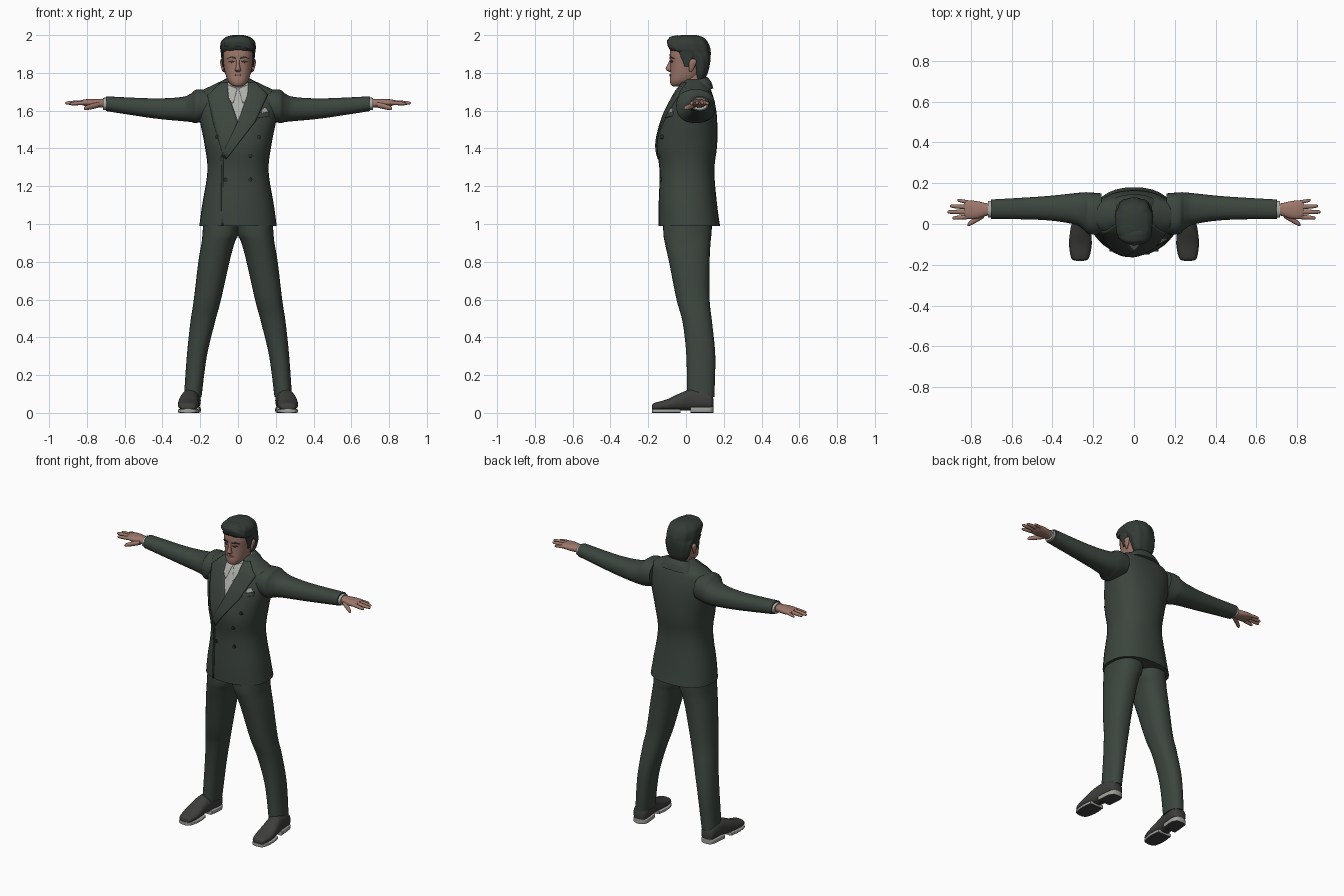
import bpy, bmesh, math
from mathutils import Vector
from mathutils.bvhtree import BVHTree

cube = bpy.data.objects.get("Cube")
if cube:
    bpy.data.objects.remove(cube)


def material(name, *rgb):
    mat = bpy.data.materials.new(name)
    mat.use_nodes = True
    mat.diffuse_color = (*rgb, 1)
    shader = mat.node_tree.nodes["Principled BSDF"]
    shader.inputs["Base Color"].default_value = (*rgb, 1)
    shader.inputs["Roughness"].default_value = 0.8
    return mat


SUIT = material("suit green", .046, .06, .049)
SKIN = material("skin", .34, .185, .145)
SHIRT = material("shirt grey", .42, .42, .4)
HAIR = material("dark hair", .034, .044, .037)
SHOE = material("shoe leather", .048, .05, .046)
SOLE = material("sole grey", .36, .36, .34)
BUTTON = material("button dark", .022, .026, .023)
EYE = material("eye dark", .05, .03, .025)
LIP = material("lip", .24, .1, .085)
parts = []


def finish(name, bm, mat, mirror=False):
    bmesh.ops.recalc_face_normals(bm, faces=bm.faces)
    mesh = bpy.data.meshes.new(name)
    bm.to_mesh(mesh)
    bm.free()
    mesh.materials.append(mat)
    obj = bpy.data.objects.new(name, mesh)
    bpy.context.collection.objects.link(obj)
    if mirror:
        obj.modifiers.new("mirror", "MIRROR")
    parts.append(obj)
    return obj


def smooth_rows(rows, steps):
    """Pass a Catmull-Rom curve through the section rows."""
    out = []
    for i in range(len(rows) - 1):
        p0, p1 = rows[max(i - 1, 0)], rows[i]
        p2, p3 = rows[i + 1], rows[min(i + 2, len(rows) - 1)]
        for s in range(steps):
            t = s / steps
            out.append([b + t / 2 * (c - a + t * (2*a - 5*b + 4*c - d + t * (3*(b - c) + d - a)))
                        for a, b, c, d in zip(p0, p1, p2, p3)])
    return out + [rows[-1]]


def loft(name, axis, rows, mat, mirror=False, power=2.3, slope=0, ripple=0, sides=32, steps=5):
    """Rows give position on the axis, then low and high bounds of the section."""
    bm = bmesh.new()
    rings = []
    for t, u0, u1, v0, v1 in smooth_rows(rows, steps):
        ring = []
        for k in range(sides):
            a = math.tau * k / sides
            c, s = math.cos(a), math.sin(a)
            r = 1 + ripple * math.sin(9 * a)
            u = (u0 + u1) / 2 + r * (u1 - u0) / 2 * math.copysign(abs(c) ** (2 / power), c)
            v = (v0 + v1) / 2 + r * (v1 - v0) / 2 * math.copysign(abs(s) ** (2 / power), s)
            co = {"x": (t, u, v), "y": (u, t, v), "z": (u, v, t + slope * v)}[axis]
            ring.append(bm.verts.new(co))
        rings.append(ring)
    for lo, hi in zip(rings, rings[1:]):
        for k in range(sides):
            n = (k + 1) % sides
            bm.faces.new((lo[k], lo[n], hi[n], hi[k]))
    bm.faces.new(rings[0])
    bm.faces.new(rings[-1])
    return finish(name, bm, mat, mirror)


def upright(name, rows, mat, **options):
    """Symmetric loft: height, half width, front, back."""
    return loft(name, "z", [(z, -w, w, f, b) for z, w, f, b in rows], mat, **options)


def surface(obj):
    mesh = obj.data
    return BVHTree.FromPolygons([v.co for v in mesh.vertices], [p.vertices for p in mesh.polygons])


def on_front(tree, x, z):
    hit = tree.ray_cast(Vector((x, -1, z)), Vector((0, 1, 0)))[0]
    return hit or tree.find_nearest(Vector((x, -.1, z)))[0]


def patch(name, tree, edge_a, edge_b, mat, rise=.004, mirror=False, n=8):
    """Thin plate laid on a front surface between two (x, z) edges."""
    bm = bmesh.new()
    grid = []
    spans = len(edge_a) - 1
    for i in range(spans * n + 1):
        k = min(i // n, spans - 1)
        t = i / n - k
        a, b = (Vector(e[k]).lerp(Vector(e[k + 1]), t) for e in (edge_a, edge_b))
        grid.append([bm.verts.new(on_front(tree, *a.lerp(b, j / n))) for j in range(n + 1)])
    for r0, r1 in zip(grid, grid[1:]):
        for j in range(n):
            bm.faces.new((r0[j], r0[j + 1], r1[j + 1], r1[j]))
    obj = finish(name, bm, mat, mirror)
    solid = obj.modifiers.new("thickness", "SOLIDIFY")
    solid.thickness = rise * 2
    solid.offset = 0
    return obj


# Jacket body, sleeves and collar
jacket = upright("jacket", [
    (.99, .205, -.145, .18), (1.1, .19, -.145, .165), (1.28, .162, -.14, .15),
    (1.42, .177, -.155, .165), (1.55, .203, -.125, .165), (1.63, .213, -.09, .155),
    (1.695, .205, -.055, .138), (1.73, .145, -.03, .122), (1.765, .07, -.01, .105)], SUIT)
loft("sleeves", "x", [
    (.16, -.05, .15, 1.55, 1.71), (.22, -.05, .155, 1.535, 1.712), (.25, -.025, .155, 1.54, 1.69),
    (.3, 0, .15, 1.545, 1.672), (.45, .02, .135, 1.56, 1.665), (.7, .025, .12, 1.598, 1.676)],
    SUIT, mirror=True)
upright("jacket_collar", [(1.675, .125, 0, .145), (1.715, .1, 0, .132), (1.745, .072, 0, .112)],
        SUIT, slope=.3)

# Shirt, lapels and front overlap
front = surface(jacket)
upright("shirt_collar", [(1.68, .068, -.04, .1), (1.74, .062, -.04, .1)], SHIRT, slope=.4)
patch("shirt_front", front, [(-.06, 1.745), (-.055, 1.68), (-.008, 1.53)],
      [(.06, 1.745), (.055, 1.68), (.008, 1.53)], SHIRT, .003)
patch("shirt_collar_points", front, [(.055, 1.735), (.004, 1.715)],
      [(.05, 1.66), (.026, 1.635)], SHIRT, .006, mirror=True)
patch("right_lapel", front, [(-.055, 1.745), (-.05, 1.68), (0, 1.54), (-.06, 1.38)],
      [(-.09, 1.745), (-.16, 1.68), (-.125, 1.52), (-.075, 1.36)], SUIT, .006)
patch("left_lapel", front, [(.055, 1.745), (.05, 1.68), (0, 1.54), (-.085, 1.36)],
      [(.09, 1.745), (.155, 1.68), (.09, 1.54), (-.06, 1.345)], SUIT, .009)
patch("front_overlap_edge", front, [(-.087, 1.36), (-.087, .992)],
      [(-.076, 1.36), (-.076, .992)], SUIT, .005)
patch("breast_pocket", front, [(.1, 1.56), (.1, 1.585)], [(.165, 1.57), (.165, 1.595)], SUIT)
patch("pocket_square", front, [(.12, 1.585), (.13, 1.61)], [(.16, 1.592), (.145, 1.615)], SHIRT)

# Double row of buttons
for row, (x, z) in enumerate([(.11, 1.46), (.065, 1.36), (.065, 1.235)]):
    for side in (-1, 1):
        spot = on_front(front, side * x, z)
        bpy.ops.mesh.primitive_cylinder_add(vertices=16, radius=.011, depth=.016,
                                            location=spot, rotation=(math.pi / 2, 0, 0))
        button = bpy.context.object
        button.name = ("right" if side < 0 else "left") + f"_button_{row + 1}"
        button.data.materials.append(BUTTON)
        parts.append(button)

# Trousers
loft("trouser_legs", "z", [
    (1.04, -.01, .182, -.12, .14), (.95, -.003, .188, -.12, .135), (.9, .018, .193, -.112, .13),
    (.8, .045, .21, -.09, .125), (.6, .09, .234, -.05, .125), (.48, .122, .252, -.018, .138),
    (.3, .165, .271, .002, .155), (.085, .193, .286, .005, .15)], SUIT, mirror=True)

# Shoes with soles and heels
loft("shoes", "y", [
    (-.18, .25, .28, .018, .035), (-.168, .224, .305, .012, .052), (-.1, .209, .318, .012, .072),
    (-.03, .21, .312, .012, .105), (.03, .205, .3, .012, .125), (.1, .197, .293, .012, .12),
    (.135, .205, .285, .014, .1), (.146, .23, .26, .03, .07)], SHOE, mirror=True)
sole = loft("soles", "y", [
    (-.181, .25, .28, 0, .02), (-.168, .222, .307, 0, .02), (-.1, .207, .318, 0, .02),
    (-.03, .213, .31, 0, .022)], SOLE, mirror=True, power=6)
heel = loft("heels", "y", [
    (.025, .205, .3, 0, .032), (.1, .197, .294, 0, .032), (.135, .206, .285, 0, .032),
    (.146, .228, .262, 0, .032)], SOLE, mirror=True, power=6)
for obj in (sole, heel):
    obj.data.materials.append(SHOE)
    for face in obj.data.polygons:
        face.material_index = int(face.normal.z < -.7)

# Cuffs and hands
loft("shirt_cuffs", "x", [(.68, .032, .113, 1.604, 1.67), (.716, .032, .113, 1.604, 1.668)],
     SHIRT, mirror=True)
loft("palms", "x", [
    (.7, .045, .1, 1.615, 1.662), (.73, .038, .103, 1.617, 1.662), (.77, .026, .112, 1.62, 1.662),
    (.81, .024, .115, 1.625, 1.66), (.83, .035, .107, 1.632, 1.655)], SKIN, mirror=True)


def finger(name, base, tip, radius):
    base, tip = Vector(base), Vector(tip)
    rows = []
    for t, scale in ((0, 1), (.4, 1), (.8, .85), (.95, .6), (1, .2)):
        p, r = base.lerp(tip, t), radius * scale
        rows.append((p.x, p.y - r, p.y + r, p.z - r, p.z + r))
    loft(name, "x", rows, SKIN, mirror=True, sides=12, steps=3, power=2)


finger("index_fingers", (.8, .036, 1.643), (.89, .029, 1.636), .011)
finger("middle_fingers", (.8, .059, 1.645), (.915, .059, 1.64), .0115)
finger("ring_fingers", (.8, .082, 1.645), (.902, .088, 1.64), .011)
finger("little_fingers", (.79, .102, 1.643), (.866, .117, 1.637), .0095)
finger("thumbs", (.735, .045, 1.632), (.816, -.004, 1.612), .015)

# Neck, head and features
upright("neck", [(1.66, .058, -.03, .09), (1.73, .055, -.032, .09), (1.79, .054, -.03, .09)], SKIN, slope=.2)
head = upright("head", [
    (1.729, .018, -.068, -.03), (1.737, .036, -.08, .01), (1.76, .055, -.085, .05),
    (1.8, .068, -.083, .085), (1.85, .077, -.083, .105), (1.9, .081, -.086, .11),
    (1.95, .072, -.075, .1), (1.98, .04, -.04, .07)], SKIN)
upright("nose", [(1.806, .01, -.09, -.07), (1.814, .017, -.103, -.07), (1.824, .013, -.107, -.07),
                 (1.85, .008, -.095, -.07), (1.872, .009, -.085, -.07)], SKIN, sides=16)
face = surface(head)
patch("eyes", face, [(.018, 1.857), (.034, 1.853), (.048, 1.858)],
      [(.018, 1.861), (.034, 1.867), (.048, 1.861)], EYE, .002, mirror=True)
patch("eyebrows", face, [(.014, 1.874), (.036, 1.88), (.058, 1.873)],
      [(.014, 1.882), (.036, 1.888), (.058, 1.876)], HAIR, .004, mirror=True)
patch("mouth", face, [(-.026, 1.788), (0, 1.782), (.026, 1.788)],
      [(-.026, 1.79), (0, 1.795), (.026, 1.79)], LIP, .003)
loft("ears", "z", [(1.805, .074, .08, .018, .03), (1.82, .074, .087, .016, .04), (1.85, .074, .094, .016, .054),
                   (1.866, .075, .094, .022, .054), (1.873, .078, .088, .03, .044)],
     SKIN, mirror=True, sides=16)

# Swept-back hair
upright("hair", [
    (1.765, .048, .05, .098), (1.8, .07, .045, .115), (1.85, .083, .028, .126),
    (1.885, .088, -.005, .129), (1.908, .09, -.065, .129), (1.932, .093, -.093, .126),
    (1.965, .089, -.097, .112), (1.988, .066, -.072, .09), (2, .03, -.025, .055)],
    HAIR, ripple=.022, sides=64)
loft("sideburns", "z", [(1.83, .073, .081, -.008, .015), (1.86, .073, .086, -.016, .03),
                        (1.91, .073, .09, -.04, .05)], HAIR, mirror=True, sides=16)
loft("quiff", "x", [(-.075, -.07, -.02, 1.94, 1.97), (-.035, -.097, 0, 1.925, 1.992),
                    (.02, -.1, .01, 1.922, 1.998), (.06, -.09, .01, 1.915, 1.985),
                    (.085, -.06, 0, 1.915, 1.955)], HAIR, ripple=.03)

bpy.ops.object.select_all(action="DESELECT")
for obj in parts:
    obj.select_set(True)
bpy.context.view_layer.objects.active = jacket
bpy.ops.object.shade_smooth_by_angle(angle=math.radians(45))
